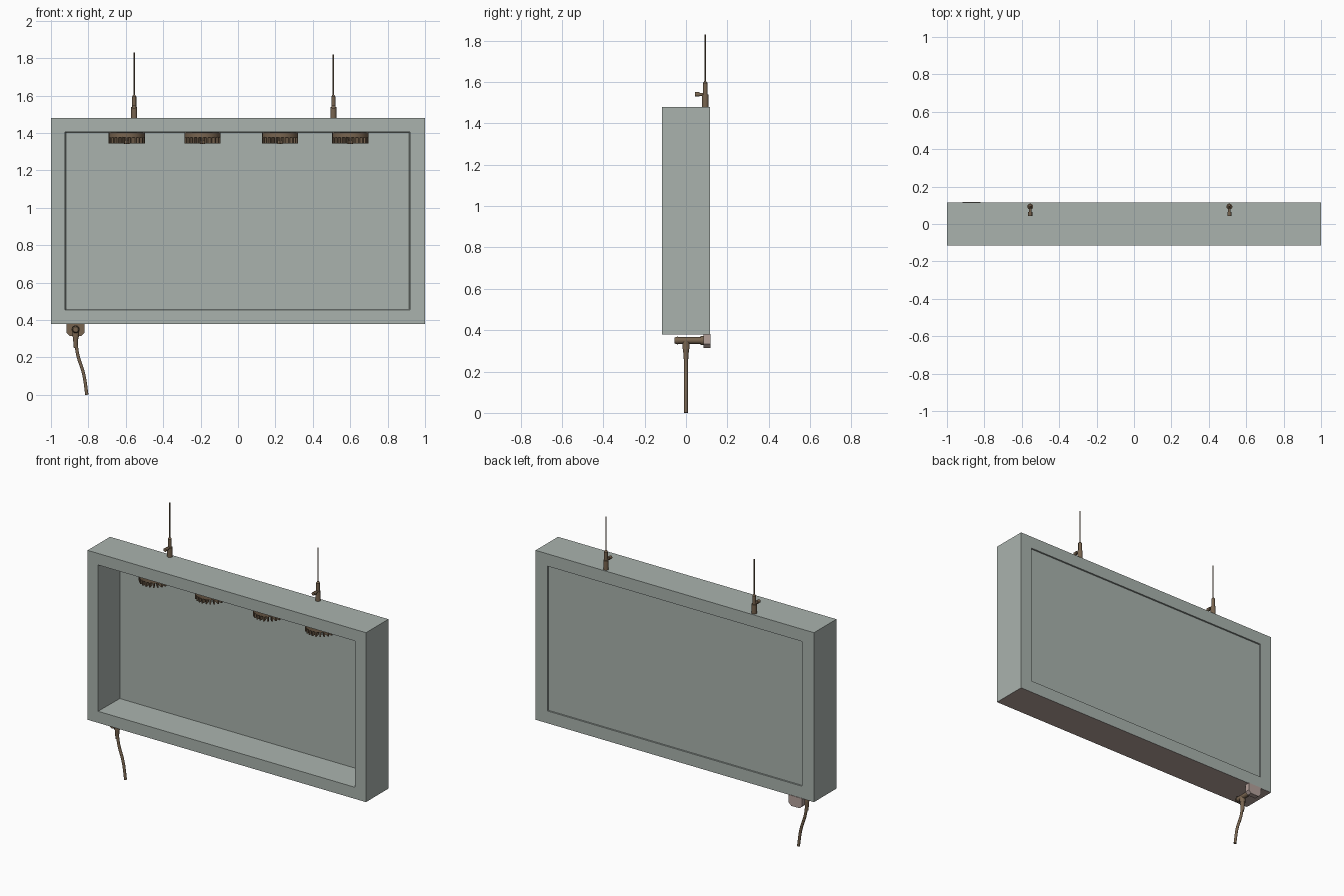
import bpy, bmesh, math
from mathutils import Vector, Matrix

if "Cube" in bpy.data.objects:
    bpy.data.objects.remove(bpy.data.objects["Cube"])


def material(name, rgb):
    m = bpy.data.materials.new(name)
    m.diffuse_color = (*rgb, 1)
    m.use_nodes = True
    m.node_tree.nodes["Principled BSDF"].inputs["Base Color"].default_value = m.diffuse_color
    return m


GREY = material("sage grey", (0.40, 0.45, 0.42))
BROWN = material("bronze brown", (0.19, 0.13, 0.08))
PINK = material("dusty pink", (0.46, 0.36, 0.33))


def make(name, bm, *mats, smooth=False):
    bmesh.ops.recalc_face_normals(bm, faces=bm.faces)
    me = bpy.data.meshes.new(name)
    bm.to_mesh(me)
    bm.free()
    for m in mats:
        me.materials.append(m)
    ob = bpy.data.objects.new(name, me)
    bpy.context.collection.objects.link(ob)
    if smooth:
        bpy.context.view_layer.objects.active = ob
        ob.select_set(True)
        bpy.ops.object.shade_smooth_by_angle(angle=math.radians(35))
        ob.select_set(False)
    return ob


def add_box(bm, lo, hi, turn=Matrix()):
    lo, hi = Vector(lo), Vector(hi)
    mat = turn @ Matrix.Translation((lo + hi) / 2) @ Matrix.Diagonal((*(hi - lo), 1))
    bmesh.ops.create_cube(bm, size=1, matrix=mat)


def add_rod(bm, a, b, r1, r2=None, sides=16):
    a, b = Vector(a), Vector(b)
    d = b - a
    mat = Matrix.Translation((a + b) / 2) @ d.to_track_quat('Z', 'Y').to_matrix().to_4x4()
    bmesh.ops.create_cone(bm, cap_ends=True, segments=sides, radius1=r1,
                          radius2=r1 if r2 is None else r2, depth=d.length, matrix=mat)


# Deep rectangular frame, open through the middle
Y0, Y1 = -0.115, 0.115


def rect(bm, x0, x1, z0, z1, y):
    return [bm.verts.new((x, y, z)) for x, z in ((x0, z0), (x1, z0), (x1, z1), (x0, z1))]


bm = bmesh.new()
loops = [rect(bm, -1, 1, 0.38, 1.48, Y0), rect(bm, -1, 1, 0.38, 1.48, Y1),
         rect(bm, -0.915, 0.915, 0.46, 1.40, Y1), rect(bm, -0.925, 0.92, 0.455, 1.405, Y0)]
for k in range(4):
    a, b = loops[k], loops[(k + 1) % 4]
    for i in range(4):
        j = (i + 1) % 4
        bm.faces.new((a[i], a[j], b[j], b[i]))
bmesh.ops.recalc_face_normals(bm, faces=bm.faces)
for f in bm.faces:  # underside of the frame is pink
    if f.normal.z < -0.9 and f.calc_center_median().z < 0.4:
        f.material_index = 1
make("frame", bm, GREY, PINK)

# Thin back panel, set just inside the rear edge
bm = bmesh.new()
add_box(bm, (-0.918, 0.096, 0.457), (0.918, 0.104, 1.403))
make("back_panel", bm, GREY)

# Finned round lamps under the top rail
for n, x in enumerate((-0.595, -0.19, 0.225, 0.6)):
    bm = bmesh.new()
    add_rod(bm, (x, 0, 1.375), (x, 0, 1.404), 0.097, sides=24)
    add_rod(bm, (x, 0, 1.36), (x, 0, 1.376), 0.05, 0.06, sides=24)
    add_rod(bm, (x, 0, 1.342), (x, 0, 1.361), 0.014)
    for i in range(24):
        turn = Matrix.Translation((x, 0, 0)) @ Matrix.Rotation(math.tau * i / 24, 4, 'Z')
        add_box(bm, (0.055, -0.004, 1.345), (0.097, 0.004, 1.378), turn)
    make(f"lamp_{n + 1}", bm, BROWN, smooth=True)

# Hanging wires with clamp fittings
for n, (x, top) in enumerate(((-0.555, 1.83), (0.51, 1.82))):
    y = 0.093
    bm = bmesh.new()
    add_rod(bm, (x, y, 1.475), (x, y, 1.54), 0.016)
    add_rod(bm, (x, y, 1.535), (x, y, 1.595), 0.011)
    add_rod(bm, (x, y, 1.595), (x, y, 1.605), 0.011, 0.004)
    add_rod(bm, (x, 0.06, 1.54), (x, y, 1.54), 0.007)
    add_rod(bm, (x, 0.043, 1.54), (x, 0.065, 1.54), 0.011)
    make(f"hanger_{n + 1}", bm, BROWN, smooth=True)
    bm = bmesh.new()
    add_rod(bm, (x, y, 1.60), (x, y, top), 0.0035, sides=8)
    make(f"wire_{n + 1}", bm, BROWN, smooth=True)

# Socket block below the lower left corner
PX, PZ = -0.868, 0.35
bm = bmesh.new()
add_box(bm, (PX - 0.048, 0.085, 0.314), (PX + 0.048, 0.118, 0.382))
bmesh.ops.bevel(bm, geom=[e for e in bm.edges
                          if all(v.co.z < 0.35 for v in e.verts) is True
                          and abs(e.verts[0].co.y - e.verts[1].co.y) > 0.01],
                offset=0.018, segments=1, affect='EDGES')
bmesh.ops.recalc_face_normals(bm, faces=bm.faces)
for f in bm.faces:  # brown face plate side
    f.material_index = 1 if f.normal.y < -0.9 else 0
make("socket_block", bm, PINK, BROWN)

# Plug body with downward strain relief
bm = bmesh.new()
add_rod(bm, (PX, -0.04, PZ), (PX, 0.088, PZ), 0.016)
add_rod(bm, (PX, -0.055, PZ), (PX, -0.038, PZ), 0.014, 0.02)
add_rod(bm, (PX, 0.07, PZ), (PX, 0.088, PZ), 0.022)
add_rod(bm, (PX, 0, PZ), (PX, 0, 0.31), 0.018)
add_rod(bm, (PX, 0, 0.312), (PX, 0, 0.25), 0.015, 0.01)
make("plug", bm, BROWN, smooth=True)

# Curved power cable hanging to the ground
cu = bpy.data.curves.new("cable", 'CURVE')
cu.dimensions = '3D'
cu.bevel_depth = 0.009
cu.bevel_resolution = 3
cu.use_fill_caps = True
cu.resolution_u = 8
sp = cu.splines.new('BEZIER')
path = ((PX, 0, 0.31), (-0.858, 0, 0.22), (-0.825, 0, 0.11), (-0.808, 0, 0.0))
sp.bezier_points.add(len(path) - 1)
for p, co in zip(sp.bezier_points, path):
    p.co = co
    p.handle_left_type = p.handle_right_type = 'AUTO'
cu.materials.append(BROWN)
bpy.context.collection.objects.link(bpy.data.objects.new("cable", cu))
